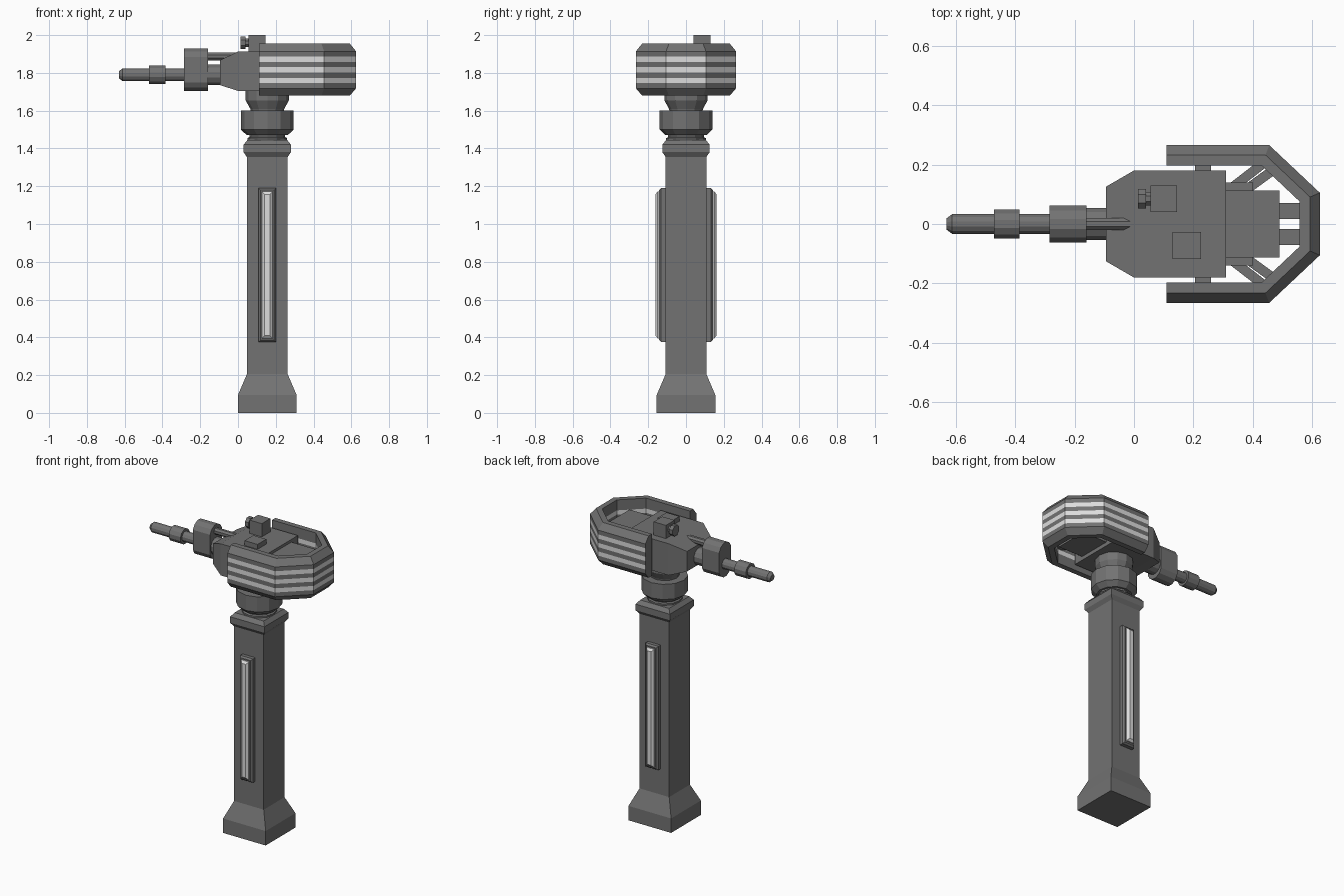
import bpy, bmesh, math
from mathutils import Vector

cube = bpy.data.objects.get("Cube")
if cube:
    bpy.data.objects.remove(cube, do_unlink=True)


def material(name, v):
    m = bpy.data.materials.new(name)
    m.use_nodes = True
    m.diffuse_color = (v, v, v, 1)
    m.node_tree.nodes["Principled BSDF"].inputs["Base Color"].default_value = (v, v, v, 1)
    return m


DARK = material("dark grey metal", 0.17)
LIGHT = material("light grey panel", 0.72)


def loft(name, rings, mat=DARK, rule=None):
    """Skin a list of equal-length point rings and cap both ends."""
    bm = bmesh.new()
    loops = [[bm.verts.new(p) for p in ring] for ring in rings]
    n = len(loops[0])
    for a, b in zip(loops, loops[1:]):
        for i in range(n):
            j = (i + 1) % n
            bm.faces.new((a[i], a[j], b[j], b[i]))
    bm.faces.new(loops[0])
    bm.faces.new(loops[-1])
    bmesh.ops.recalc_face_normals(bm, faces=bm.faces[:])
    me = bpy.data.meshes.new(name)
    me.materials.append(mat)
    if rule:
        me.materials.append(LIGHT)
        for f in bm.faces:
            f.material_index = int(rule(f))
    bm.to_mesh(me)
    bm.free()
    ob = bpy.data.objects.new(name, me)
    bpy.context.collection.objects.link(ob)
    return ob


def rect(x0, x1, y0, y1, z):
    return [(x0, y0, z), (x1, y0, z), (x1, y1, z), (x0, y1, z)]


def box(name, x0, x1, y0, y1, z0, z1):
    return loft(name, [rect(x0, x1, y0, y1, z0), rect(x0, x1, y0, y1, z1)])


def square_tower(name, profile):
    return loft(name, [rect(CX - h, CX + h, -h, h, z) for z, h in profile])


def round_tower(name, profile, n=12):
    ang = [2 * math.pi * i / n for i in range(n)]
    return loft(name, [[(CX + r * math.cos(a), r * math.sin(a), z) for a in ang]
                       for z, r in profile])


def tube(name, profile, y, z, n=12, stretch=0):
    """Turned shape along x; stretch pulls it into a tall oval."""
    ang = [2 * math.pi * (i + 0.5) / n for i in range(n)]
    return loft(name, [[(x, y + r * math.cos(a),
                         z + r * math.sin(a) + math.copysign(stretch, math.sin(a)))
                        for a in ang] for x, r in profile])


def beam(name, a, b, width, z0, z1):
    """Flat bar between two plan points."""
    a, b = Vector((*a, 0)), Vector((*b, 0))
    d = (b - a).normalized()
    s = Vector((-d.y, d.x, 0)) * width / 2
    return loft(name, [[p + s + Vector((0, 0, z0)), p - s + Vector((0, 0, z0)),
                        p - s + Vector((0, 0, z1)), p + s + Vector((0, 0, z1))]
                       for p in (a, b)])


CX = 0.155

# Pillar with flared foot and square collar
square_tower("pillar", [(0, 0.155), (0.095, 0.155), (0.205, 0.108), (1.36, 0.108)])
square_tower("collar", [(1.355, 0.108), (1.38, 0.125), (1.42, 0.125), (1.445, 0.105)])

# Rotating neck
round_tower("lower_neck", [(1.44, 0.105), (1.455, 0.105), (1.46, 0.095), (1.48, 0.095)])
round_tower("neck_ring", [(1.47, 0.108), (1.50, 0.14), (1.60, 0.14)])
round_tower("upper_neck", [(1.59, 0.085), (1.61, 0.09), (1.655, 0.115), (1.71, 0.115)])

# Light strips in raised frames, front and back
for s, side in ((-1, "front"), (1, "back")):
    def slab(y, hx, z0, z1):
        return [(CX - hx, s * y, z0), (CX + hx, s * y, z0),
                (CX + hx, s * y, z1), (CX - hx, s * y, z1)]
    loft(side + "_strip_frame", [slab(0.10, 0.046, 0.375, 1.19), slab(0.132, 0.046, 0.375, 1.19),
                                 slab(0.142, 0.036, 0.385, 1.18)])
    loft(side + "_light_strip", [slab(0.14, 0.028, 0.395, 1.172), slab(0.15, 0.028, 0.395, 1.172),
                                 slab(0.162, 0.014, 0.41, 1.157)], LIGHT)


# Head body, narrowing toward the barrel
def section(x, hy, z0, z1):
    return [(x, -hy, z0), (x, hy, z0), (x, hy, z1), (x, -hy, z1)]


loft("head_body", [section(-0.095, 0.125, 1.735, 1.867), section(0.0, 0.18, 1.705, 1.913),
                   section(0.31, 0.18, 1.705, 1.913)])
box("rear_block", 0.30, 0.49, -0.113, 0.113, 1.73, 1.895)
box("rear_skirt", 0.30, 0.40, -0.14, 0.14, 1.75, 1.85)

# Sight box with lens, and low hatch
box("sight_box", 0.055, 0.145, 0.04, 0.13, 1.90, 2.0)
tube("sight_lens", [(0.06, 0.024), (0.04, 0.024), (0.04, 0.036), (0.014, 0.036)], 0.085, 1.96, 8)
box("roof_hatch", 0.13, 0.225, -0.118, -0.027, 1.90, 1.945)

# Barrel assembly
tube("barrel", [(-0.63, 0.02), (-0.612, 0.034), (-0.10, 0.034)], 0, 1.79)
tube("barrel_ring", [(-0.47, 0.05), (-0.385, 0.05)], 0, 1.79)
tube("barrel_sleeve", [(-0.285, 0.064), (-0.16, 0.064)], 0, 1.817, 12, 0.05)
tube("barrel_root", [(-0.17, 0.056), (-0.09, 0.056)], 0, 1.79)
tube("recoil_tube", [(-0.17, 0.022), (0.0, 0.022)], 0, 1.887, 8)

# Wraparound striped shield
Z0, BAND = 1.718, 0.028
levels = [Z0 + BAND * i for i in range(8)]
cross = ([(0, z) for z in levels] + [(0.033, 1.955), (0.068, 1.955)]
         + [(0.068, z) for z in reversed(levels)] + [(0.068, 1.68), (0.033, 1.68)])


def station(k, s):
    pts = []
    for d, z in cross:
        x, y = ((0.11, 0.265 - d), (0.455 - 0.39 * d, 0.265 - d), (0.625 - d, 0.105 - 0.43 * d))[k]
        pts.append((x, s * y, z))
    return pts


def striped(f):
    c = f.calc_center_median()
    return abs(f.normal.z) < 0.1 and c.x > 0.12 and math.floor((c.z - Z0) / BAND) in (1, 3, 5)


loft("shield", [station(k, -1) for k in (0, 1, 2)] + [station(k, 1) for k in (2, 1, 0)],
     DARK, striped)

# Struts that hold the shield
for s, side in ((-1, "right"), (1, "left")):
    beam(side + "_side_strut", (0.232, s * 0.17), (0.232, s * 0.205), 0.053, 1.77, 1.84)
    beam(side + "_diagonal_strut_1", (0.32, s * 0.115), (0.43, s * 0.20), 0.032, 1.78, 1.83)
    beam(side + "_diagonal_strut_2", (0.37, s * 0.11), (0.48, s * 0.19), 0.032, 1.78, 1.83)
    beam(side + "_rear_strut", (0.48, s * 0.044), (0.565, s * 0.044), 0.054, 1.78, 1.83)
